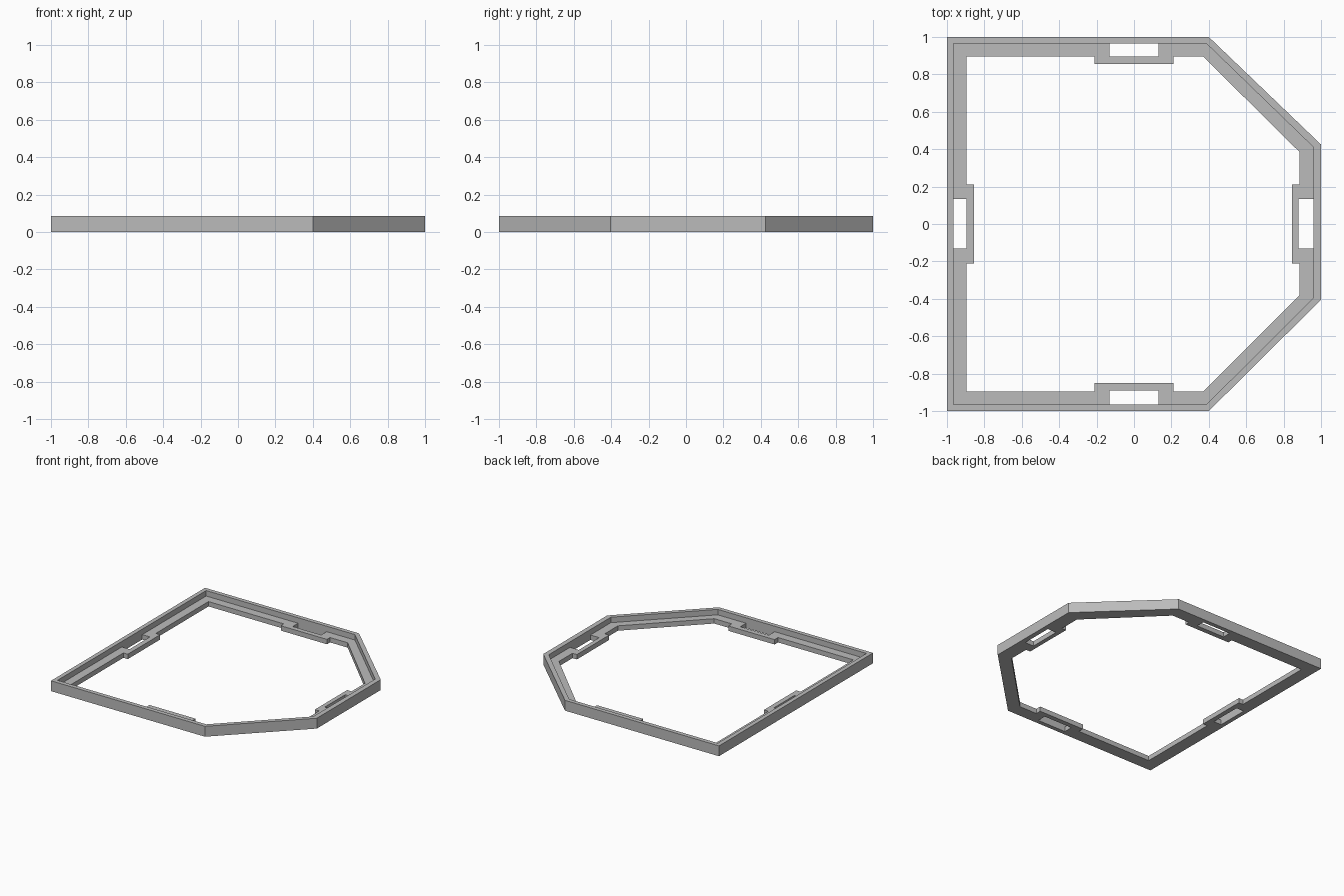
import bpy
import bmesh
from mathutils import Vector, Matrix

cube = bpy.data.objects.get("Cube")
if cube:
    bpy.data.objects.remove(cube, do_unlink=True)

HEIGHT = 0.085
LEDGE = 0.04

gray = bpy.data.materials.new("plain_gray")
gray.use_nodes = True
color = (0.5, 0.5, 0.5, 1)
gray.diffuse_color = color
gray.node_tree.nodes["Principled BSDF"].inputs["Base Color"].default_value = color


def prism(name, outline, bottom, top):
    """Extrude a counter-clockwise outline between two heights."""
    bm = bmesh.new()
    base = bm.faces.new([bm.verts.new((x, y, bottom)) for x, y in outline])
    side = bmesh.ops.extrude_face_region(bm, geom=[base])["geom"]
    bmesh.ops.translate(bm, vec=(0, 0, top - bottom),
                        verts=[v for v in side if isinstance(v, bmesh.types.BMVert)])
    bmesh.ops.recalc_face_normals(bm, faces=bm.faces)
    mesh = bpy.data.meshes.new(name)
    bm.to_mesh(mesh)
    bm.free()
    mesh.materials.append(gray)
    obj = bpy.data.objects.new(name, mesh)
    bpy.context.collection.objects.link(obj)
    return obj


def cut(target, name, outline, bottom, top):
    cutter = prism(name, outline, bottom, top)
    cutter.hide_render = True
    cutter.hide_set(True)
    mod = target.modifiers.new(name, "BOOLEAN")
    mod.operation = "DIFFERENCE"
    mod.solver = "EXACT"
    mod.object = cutter
    bpy.context.view_layer.objects.active = target
    bpy.ops.object.modifier_apply(modifier=mod.name)
    bpy.data.objects.remove(cutter, do_unlink=True)


def tab_notch(direction, edge, depth, half=0.21):
    """Four outline points stepping inward around a tab, counter-clockwise."""
    turn = Matrix.Rotation({"front": 0, "right": 1, "back": 2, "left": 3}[direction]
                           * 1.5707963, 2)
    pts = [(-half, -edge), (-half, -depth), (half, -depth), (half, -edge)]
    return [tuple(turn @ Vector(p)) for p in pts]


# Outer body with two chamfered corners on one side
frame = prism("frame", [(-1, -1), (0.4, -1), (1, -0.405), (1, 0.425), (0.4, 1), (-1, 1)],
              0, HEIGHT)

# Recess that leaves the thin rim standing above the ledge
cut(frame, "recess", [(-0.965, -0.965), (0.387, -0.965), (0.96, -0.395),
                      (0.96, 0.41), (0.387, 0.965), (-0.965, 0.965)], LEDGE, 0.2)

# Central opening, stepped around the four tabs
opening = [(-0.895, -0.895), *tab_notch("front", 0.895, 0.85), (0.37, -0.895),
           (0.885, -0.38), *tab_notch("right", 0.885, 0.845), (0.885, 0.385),
           (0.37, 0.895), *tab_notch("back", 0.895, 0.855), (-0.895, 0.895),
           *tab_notch("left", 0.895, 0.855)]
cut(frame, "opening", opening, -0.1, 0.2)

# Slots through the tabs
for x0, x1, y0, y1 in [(-0.13, 0.13, -0.965, -0.89), (-0.13, 0.13, 0.895, 0.965),
                       (-0.965, -0.895, -0.13, 0.135), (0.88, 0.96, -0.13, 0.135)]:
    cut(frame, "slot", [(x0, y0), (x1, y0), (x1, y1), (x0, y1)], -0.1, 0.06)
